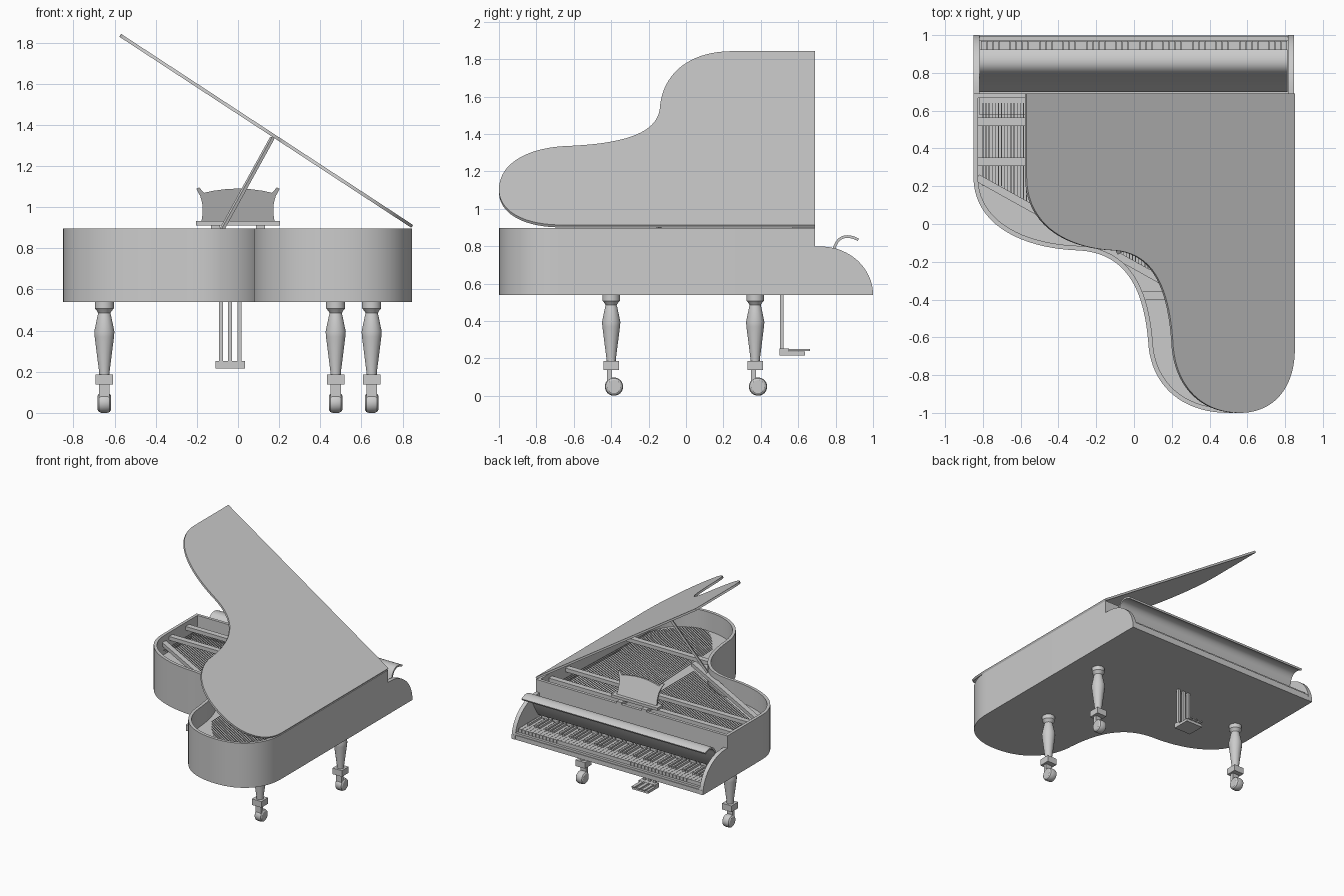
import bpy, bmesh, math
from mathutils import Vector, Matrix
from mathutils.geometry import interpolate_bezier

if "Cube" in bpy.data.objects:
    bpy.data.objects.remove(bpy.data.objects["Cube"])


def finish(name, bm):
    bmesh.ops.recalc_face_normals(bm, faces=bm.faces[:])
    me = bpy.data.meshes.new(name)
    bm.to_mesh(me)
    bm.free()
    ob = bpy.data.objects.new(name, me)
    bpy.context.collection.objects.link(ob)
    return ob


def add_box(bm, x0, x1, y0, y1, z0, z1):
    m = Matrix.Translation(((x0 + x1) / 2, (y0 + y1) / 2, (z0 + z1) / 2)) @ Matrix.Diagonal((x1 - x0, y1 - y0, z1 - z0, 1))
    bmesh.ops.create_cube(bm, size=1, matrix=m)


def add_beam(bm, p, q, w, h):
    p, q = Vector(p), Vector(q)
    d = q - p
    m = Matrix.Translation((p + q) / 2) @ d.to_track_quat('Y', 'Z').to_matrix().to_4x4() @ Matrix.Diagonal((w, d.length, h, 1))
    bmesh.ops.create_cube(bm, size=1, matrix=m)


def boxes(name, items):
    bm = bmesh.new()
    for b in items:
        add_box(bm, *b)
    return finish(name, bm)


def beams(name, items):
    bm = bmesh.new()
    for b in items:
        add_beam(bm, *b)
    return finish(name, bm)


def skin(name, rings):
    """Closed rings bridged in order, capped at both ends."""
    bm = bmesh.new()
    vs = [[bm.verts.new(p) for p in r] for r in rings]
    n = len(vs[0])
    for a, b in zip(vs, vs[1:]):
        for i in range(n):
            bm.faces.new((a[i], a[(i + 1) % n], b[(i + 1) % n], b[i]))
    bm.faces.new(vs[0])
    bm.faces.new(vs[-1])
    return finish(name, bm)


def lathe(name, profile, loc, axis='Z', seg=16):
    rings = []
    for r, h in profile:
        ring = []
        for i in range(seg):
            a = 2 * math.pi * (i + .5) / seg
            c, s = r * math.cos(a), r * math.sin(a)
            ring.append(Vector(loc) + Vector((c, s, h) if axis == 'Z' else (h, c, s)))
        rings.append(ring)
    return skin(name, rings)


# Plan outline of the case, counter-clockwise from the front left corner
curves = [((-.85, .25), (-.85, 0), (-.6, -.13), (-.29, -.14)),
          ((-.29, -.14), (-.05, -.155), (.05, -.33), (.075, -.62)),
          ((.075, -.62), (.085, -.85), (.25, -1), (.5, -1)),
          ((.5, -1), (.7, -1), (.847, -.88), (.847, -.66))]
outline = [Vector((-.85, .69))]
for c in curves:
    pts = interpolate_bezier(*[Vector((*p, 0)) for p in c], 20)
    outline += [p.xy for p in (pts if c is curves[0] else pts[1:])]
outline.append(Vector((.847, .69)))


def inset(poly, d):
    out = []
    for i, p in enumerate(poly):
        a = (p - poly[i - 1]).normalized()
        b = (poly[(i + 1) % len(poly)] - p).normalized()
        na, nb = Vector((-a.y, a.x)), Vector((-b.y, b.x))
        out.append(p + (na + nb) * d / (1 + na.dot(nb)))
    return out


# Case: outer wall, rim, inner wall and soundboard
inner = inset(outline, .024)
skin("case", [[(p.x, p.y, z) for p in poly] for poly, z in
              ((outline, .54), (outline, .897), (inner, .897), (inner, .745))])

# Lid, hinged on the straight side and propped open
ang = math.radians(33.2)
ca, sa = math.cos(ang), math.sin(ang)
skin("lid", [[(.843 + (p.x - .847) * ca + t * sa, p.y, .9 - (p.x - .847) * sa + t * ca)
              for p in outline] for t in (0, .016)])
beams("lid_prop", [((-.085, -.15, .88), (.167, 0, 1.338), .02, .016)])

# Key bed, key slip and rounded cheeks
boxes("key_bed", [(-.85, .847, .685, .998, .54, .575)])
boxes("key_slip", [(-.82, .82, .972, .993, .57, .592)])
arc = [(.72 + .28 * math.sin(t * math.pi / 32), .54 + .258 * math.cos(t * math.pi / 32)) for t in range(17)]
side = [(.685, .54), (.685, .798)] + arc
for name, x0, x1 in (("cheek_left", -.85, -.818), ("cheek_right", .815, .847)):
    skin(name, [[(x, y, z) for y, z in side] for x in (x0, x1)])

# Fallboard: rolled strip above the keys
mid = [p.xy for p in interpolate_bezier(Vector((.70, .64, 0)), Vector((.75, .71, 0)), Vector((.765, .75, 0)), Vector((.785, .79, 0)), 6)]
mid += [p.xy for p in interpolate_bezier(Vector((.785, .79, 0)), Vector((.81, .87, 0)), Vector((.87, .87, 0)), Vector((.925, .84, 0)), 14)][1:]
low = []
for i, p in enumerate(mid):
    d = (mid[min(i + 1, len(mid) - 1)] - mid[max(i - 1, 0)]).normalized()
    low.append(p + Vector((d.y, -d.x)) * .014)
skin("fallboard", [[(x, p.x, p.y) for p in mid + low[::-1]] for x in (-.817, .812)])

# Keys
step = 1.62 / 52
boxes("white_keys", [(-.81 + i * step + .001, -.81 + (i + 1) * step - .001, .72, .968, .58, .618) for i in range(52)])
boxes("black_keys", [(.81 - i * step - .008, .81 - i * step + .008, .72, .885, .61, .634)
                     for i in range(1, 52) if i % 7 not in (2, 5)])

# Strings: straight treble set and longer bass set crossing over
strings = []
for i in range(56):
    x = -.8 + i * .0165
    strings.append(((x, .64, .80), (x, -.2 - .56 * x if x > -.7 else .2, .80), .004, .004))
for i in range(36):
    t = i / 35
    strings.append(((.14 + .66 * t, .64, .81), (.2 + .55 * t, -.62 - .25 * math.sin(math.pi * t), .81), .004, .004))
beams("strings", strings)

# Frame braces and tuning rail
beams("frame_braces", [((-.83, .54, .85), (.825, .54, .85), .045, .03),
                       ((-.83, .33, .85), (.825, .33, .85), .045, .03),
                       ((-.83, .245, .835), (.14, -.295, .835), .04, .03),
                       ((.045, -.38, .835), (.825, -.38, .835), .045, .03)])
boxes("tuning_rail", [(-.82, .82, .58, .668, .745, .79)])

# Music desk, leaning back on a small shelf
half = [(.178, .93), (.172, .97), (.174, 1.02), (.184, 1.055), (.203, 1.09), (.188, 1.096),
        (.166, 1.07), (.12, 1.08), (.06, 1.088)]
desk = half + [(0, 1.091)] + [(-x, z) for x, z in half[::-1]]
skin("music_desk", [[(x, .62 + t - (z - .93) * .35, z) for x, z in desk] for t in (-.007, .007)])
boxes("desk_shelf", [(-.205, .205, .585, .655, .912, .934)])
boxes("desk_feet", [(x - .022, x + .022, .57, .69, .885, .913) for x in (-.11, .11)])

# Turned legs with block, fork and caster wheel
leg = [(.047, .545), (.047, .508), (.036, .495), (.03, .485), (.033, .475), (.05, .395),
       (.048, .37), (.026, .20), (.026, .185)]
tyre = [(.035, -.033), (.045, -.026), (.049, -.015), (.049, .015), (.045, .026), (.035, .033)]
for tag, x, y in (("left", -.65, .37), ("right", .65, .37), ("tail", .475, -.40)):
    lathe("leg_" + tag, leg, (x, y, 0))
    boxes("leg_block_" + tag, [(x - .042, x + .042, y - .042, y + .042, .138, .187)])
    boxes("caster_fork_" + tag, [(x - .025, x + .025, y - .022, y + .004, .07, .14)])
    lathe("caster_" + tag, tyre, (x, y + .015, .049), 'X', 20)

# Pedal lyre
px = (-.083, -.038, .007)
boxes("pedal_rods", [(x - .01, x + .01, .502, .522, .23, .545) for x in px])
boxes("pedal_box", [(-.11, .034, .5, .637, .215, .236), (-.11, .034, .5, .55, .236, .252)])
boxes("pedals", [(x - .013, x + .013, .51, .662, .24, .25) for x in px])

# Smooth shading with sharp edges kept
bpy.ops.object.select_all(action='SELECT')
bpy.context.view_layer.objects.active = bpy.data.objects["case"]
bpy.ops.object.shade_smooth_by_angle(angle=math.radians(30))
